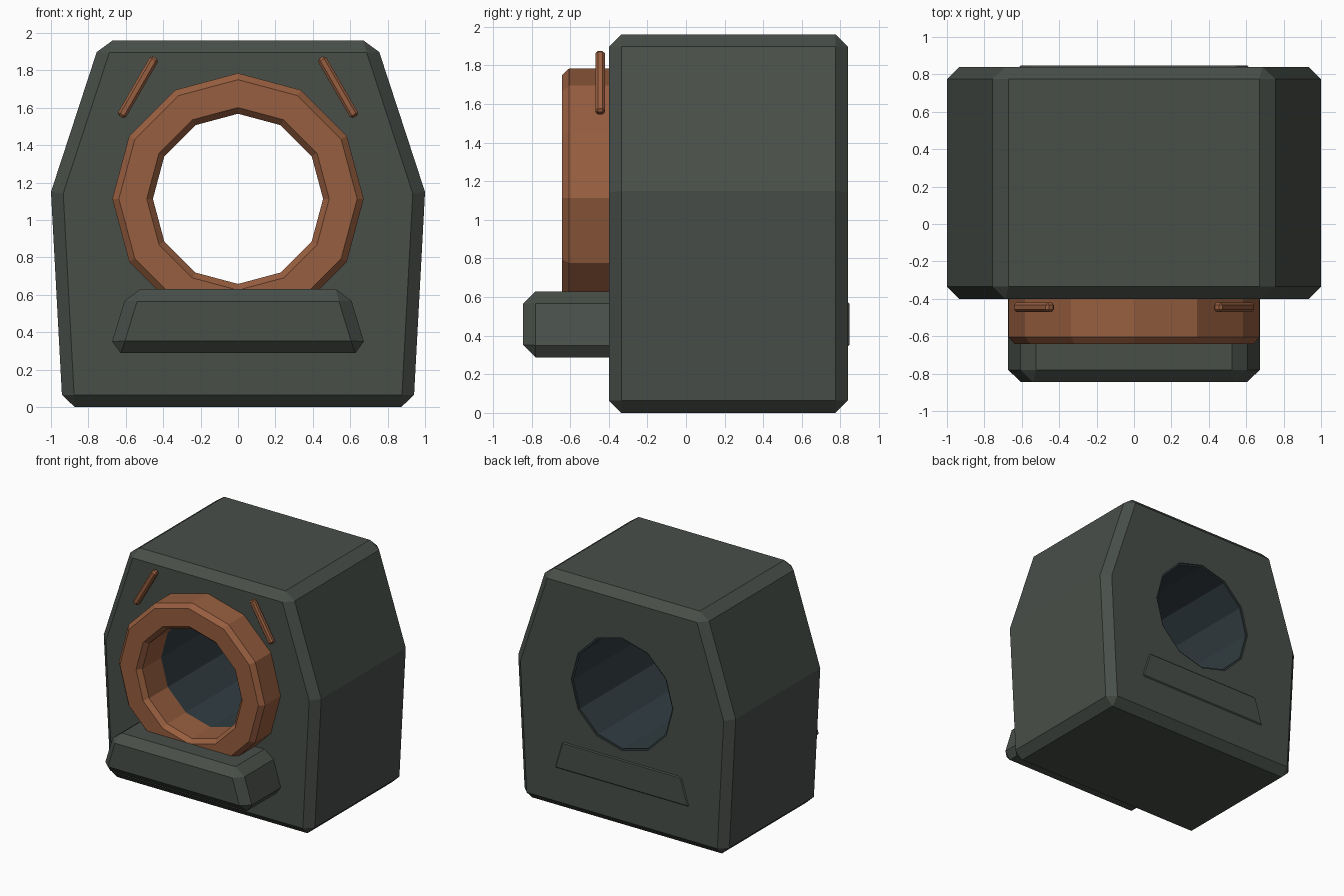
import bpy, bmesh, math

if "Cube" in bpy.data.objects:
    bpy.data.objects.remove(bpy.data.objects["Cube"])

CENTRE_Z = 1.113  # height of the bore axis


def material(name, rgb):
    m = bpy.data.materials.new(name)
    m.diffuse_color = (*rgb, 1)
    m.use_nodes = True
    m.node_tree.nodes["Principled BSDF"].inputs["Base Color"].default_value = m.diffuse_color
    return m


GREY = material("dark_grey", (0.065, 0.077, 0.066))
COPPER = material("copper", (0.31, 0.112, 0.05))
BORE = material("bore_blue", (0.03, 0.045, 0.052))


def finish(bm, name, mat, bevel=0):
    bmesh.ops.recalc_face_normals(bm, faces=bm.faces)
    me = bpy.data.meshes.new(name)
    bm.to_mesh(me)
    bm.free()
    me.materials.append(mat)
    ob = bpy.data.objects.new(name, me)
    bpy.context.collection.objects.link(ob)
    if bevel:
        mod = ob.modifiers.new("bevel", 'BEVEL')
        mod.width = bevel
        mod.segments = 1
        mod.limit_method = 'ANGLE'
        mod.angle_limit = math.radians(35)
    return ob


def prism(name, half, y0, y1, mat, bevel=0):
    """Extrude a mirrored x-z outline (right half, bottom to top) along y."""
    outline = half + [(-x, z) for x, z in reversed(half)]
    bm = bmesh.new()
    f = bm.faces.new([bm.verts.new((x, y0, z)) for x, z in outline])
    ext = bmesh.ops.extrude_face_region(bm, geom=[f])["geom"]
    bmesh.ops.translate(bm, vec=(0, y1 - y0, 0),
                        verts=[v for v in ext if isinstance(v, bmesh.types.BMVert)])
    return finish(bm, name, mat, bevel)


def lathe(name, section, mat, sides=12):
    """Turn a closed (radius, y) section around the bore axis."""
    bm = bmesh.new()
    rings = []
    for i in range(sides):
        a = 2 * math.pi * i / sides
        rings.append([bm.verts.new((r * math.sin(a), y, CENTRE_Z + r * math.cos(a)))
                      for r, y in section])
    n = len(section)
    for i in range(sides):
        p, q = rings[i], rings[(i + 1) % sides]
        for j in range(n):
            k = (j + 1) % n
            bm.faces.new((p[j], p[k], q[k], q[j]))
    return finish(bm, name, mat)


# Main housing
housing = prism("housing", [(0.938, 0), (1.0, 1.15), (0.735, 1.96)],
                -0.40, 0.84, GREY, 0.065)

# Bore through the housing
bm = bmesh.new()
ring = [bm.verts.new((0.468 * math.sin(i * math.pi / 6), -2,
                      CENTRE_Z + 0.468 * math.cos(i * math.pi / 6))) for i in range(12)]
ext = bmesh.ops.extrude_face_region(bm, geom=[bm.faces.new(ring)])["geom"]
bmesh.ops.translate(bm, vec=(0, 4, 0),
                    verts=[v for v in ext if isinstance(v, bmesh.types.BMVert)])
cutter = finish(bm, "bore_cutter", BORE)
cutter.hide_render = True
cutter.hide_viewport = True
cutter.display_type = 'WIRE'
cut = housing.modifiers.new("bore", 'BOOLEAN')
cut.operation = 'DIFFERENCE'
cut.solver = 'EXACT'
cut.object = cutter

# Dark lining of the bore
lathe("bore_lining", [(0.455, -0.36), (0.49, -0.36), (0.49, 0.83), (0.455, 0.83)], BORE)

# Copper front ring with chamfered rims
lathe("front_ring", [(0.455, -0.36), (0.455, -0.605), (0.488, -0.642),
                     (0.637, -0.642), (0.672, -0.605), (0.672, -0.36)], COPPER)

# Ledge running through the housing, showing slightly at the back
prism("ledge", [(0.692, 0.288), (0.588, 0.63)], -0.845, 0.848, GREY, 0.065)

# Slanted copper bars above the ring
for side, label in ((-1, "left"), (1, "right")):
    bm = bmesh.new()
    bmesh.ops.create_cube(bm, size=1)
    bmesh.ops.scale(bm, vec=(0.05, 0.05, 0.365), verts=bm.verts)
    bar = finish(bm, label + "_bar", COPPER, 0.013)
    bar.location = (side * 0.535, -0.445, 1.71)
    bar.rotation_euler.y = -side * math.radians(30)
